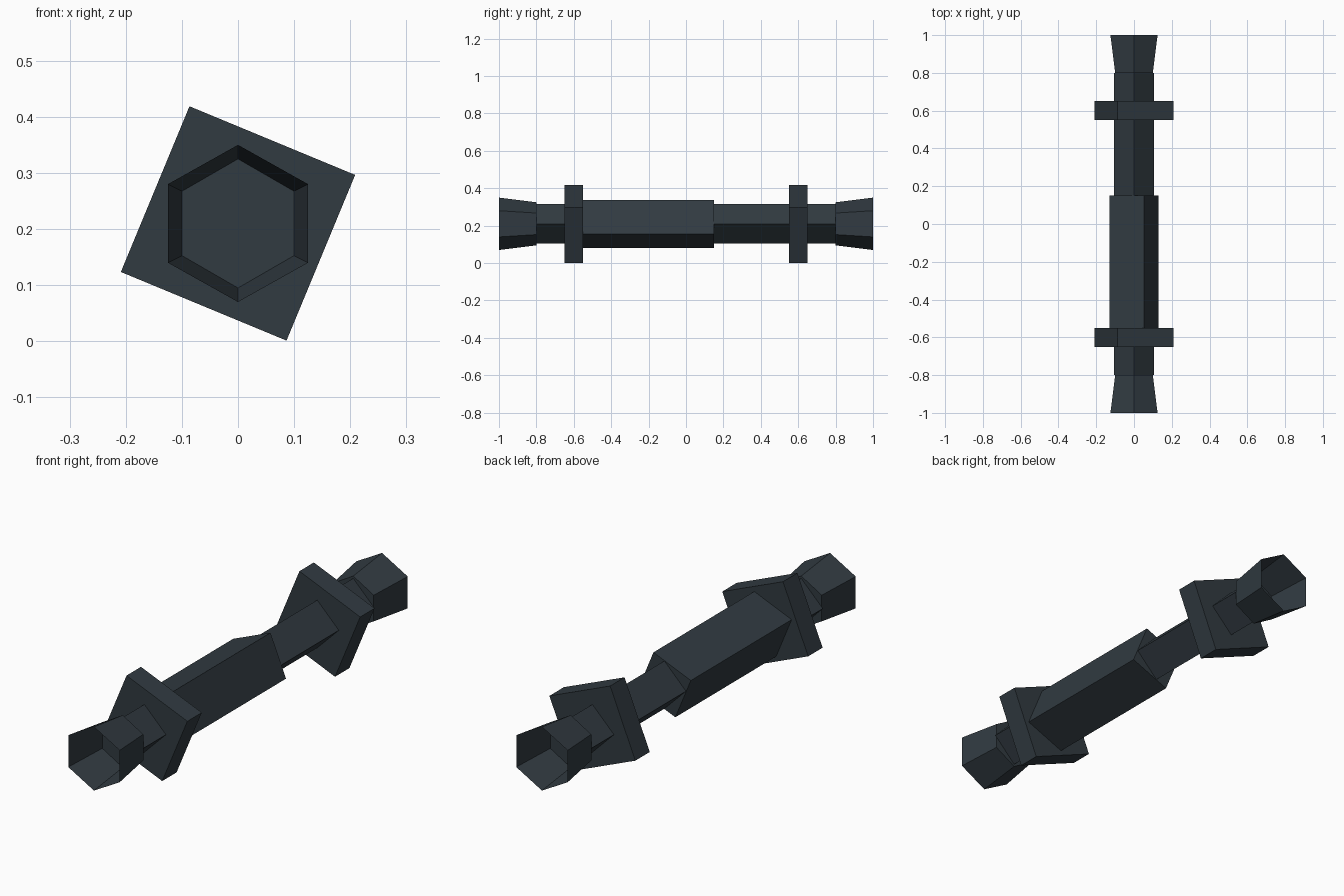
import bpy, bmesh, math

if "Cube" in bpy.data.objects:
    bpy.data.objects.remove(bpy.data.objects["Cube"])

CZ = 0.21  # height of the long axis

mat = bpy.data.materials.new("dark slate")
mat.diffuse_color = (0.031, 0.043, 0.053, 1.0)
mat.use_nodes = True
mat.node_tree.nodes["Principled BSDF"].inputs["Base Color"].default_value = mat.diffuse_color


def prism(name, sides, turn, y0, r0, y1, r1, open_end=False, stretch=1.0):
    """Prism or frustum along y; 'turn' is the angle of the first corner in the xz plane."""
    bm = bmesh.new()
    rings = []
    for y, r, sx in ((y0, r0, 1.0), (y1, r1, stretch)):
        ring = []
        for i in range(sides):
            a = math.radians(turn) + 2 * math.pi * i / sides
            ring.append(bm.verts.new((r * sx * math.cos(a), y, CZ + r * math.sin(a))))
        rings.append(ring)
    a, b = rings
    for i in range(sides):
        j = (i + 1) % sides
        bm.faces.new((a[i], a[j], b[j], b[i]))
    bm.faces.new(a)
    if not open_end:
        bm.faces.new(b)
    bmesh.ops.recalc_face_normals(bm, faces=bm.faces)
    me = bpy.data.meshes.new(name)
    bm.to_mesh(me)
    bm.free()
    me.materials.append(mat)
    ob = bpy.data.objects.new(name, me)
    bpy.context.collection.objects.link(ob)
    return ob


# thin diamond-section shaft running between the two cups
prism("shaft", 4, 90, -0.8, 0.105, 0.8, 0.105)

# thicker twisted square grip
prism("grip", 4, 67.5, -0.6, 0.139, 0.15, 0.139)

for s, side in ((-1, "front"), (1, "back")):
    # square collar plates
    prism(side + "_collar", 4, 22.5, s * 0.55, 0.226, s * 0.65, 0.226)
    # flared hexagonal cups, open at the outer end
    prism(side + "_cup", 6, 90, s * 0.8, 0.115, s * 1.0, 0.14, open_end=True, stretch=1.03)
